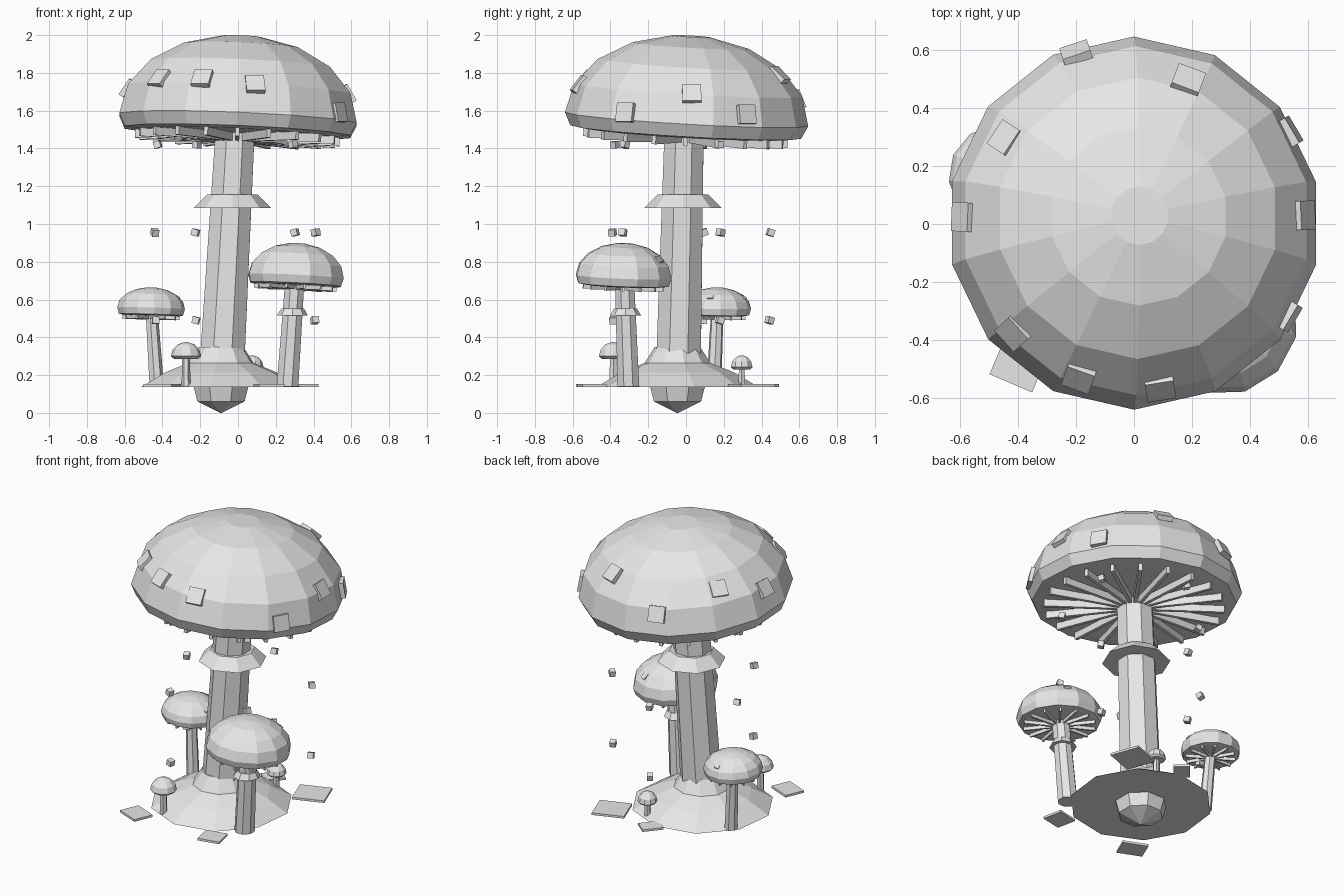
import bpy, bmesh, math, random
from mathutils import Matrix, Vector

if "Cube" in bpy.data.objects:
    bpy.data.objects.remove(bpy.data.objects["Cube"])

random.seed(4)
grey = bpy.data.materials.new("pale_grey")
grey.diffuse_color = (0.8, 0.8, 0.8, 1)
grey.use_nodes = True
grey.node_tree.nodes["Principled BSDF"].inputs["Base Color"].default_value = grey.diffuse_color


def finish(bm, name, matrix=Matrix()):
    bm.transform(matrix)
    bmesh.ops.recalc_face_normals(bm, faces=bm.faces)
    mesh = bpy.data.meshes.new(name)
    bm.to_mesh(mesh)
    bm.free()
    mesh.materials.append(grey)
    obj = bpy.data.objects.new(name, mesh)
    bpy.context.collection.objects.link(obj)


def lathe(name, profile, sides, phase=0.0, matrix=Matrix()):
    """Stack of polygon rings; each entry is (radius, (x, y, z))."""
    bm = bmesh.new()
    rings = []
    for r, (x, y, z) in profile:
        rings.append([bm.verts.new((x + r * math.cos(phase + math.tau * i / sides),
                                    y + r * math.sin(phase + math.tau * i / sides), z))
                      for i in range(sides)])
    for a, b in zip(rings, rings[1:]):
        for i in range(sides):
            j = (i + 1) % sides
            bm.faces.new((a[i], a[j], b[j], b[i]))
    bm.faces.new(rings[0])
    bm.faces.new(rings[-1])
    finish(bm, name, matrix)


def box(bm, size, matrix):
    bmesh.ops.create_cube(bm, size=1, matrix=matrix @ Matrix.Diagonal((*size, 1)))


def tilted(loc, slope):
    up = Vector((slope[0], slope[1], 1)).normalized()
    return Matrix.Translation(loc) @ Vector((0, 0, 1)).rotation_difference(up).to_matrix().to_4x4()


def cap(name, loc, radius, height, drop, sides, phase, slope, gills, gill_w, gill_h):
    m = tilted(loc, slope)
    prof = [(radius * 0.81, (0, 0, -drop * 1.15)), (radius * 0.95, (0, 0, -drop))]
    for deg in (90, 69.5, 49, 28.5, 9):
        t = math.radians(deg)
        prof.append((radius * math.sin(t), (0, 0, height * math.cos(t))))
    lathe(name, prof, sides, phase, m)
    # radial gill bars under the cap
    bm = bmesh.new()
    inner, outer = radius * 0.15, radius * 0.84
    for i in range(gills):
        rot = Matrix.Rotation(math.tau * i / gills, 4, 'Z')
        box(bm, (outer - inner, gill_w, gill_h),
            rot @ Matrix.Translation(((inner + outer) / 2, 0, -drop * 1.15 - gill_h * 0.45)))
    finish(bm, name + "_gills", m)


def spots(name, centre, radius, height, size, thick, places):
    """Square plates lying tangent to the cap surface."""
    bm = bmesh.new()
    for p in places:
        d = Vector(p) - Vector(centre)
        n = Vector((d.x / radius ** 2, d.y / radius ** 2, d.z / height ** 2)).normalized()
        side = Vector((0, 0, 1)).cross(n).normalized()
        rot = Matrix((side, n.cross(side), n)).transposed().to_4x4()
        box(bm, (size, size, thick), Matrix.Translation(p) @ rot)
    finish(bm, name, Matrix())


def mushroom_small(name, x, y, radius, rim, top, stem_r):
    """Plain little mushroom with a dome cap."""
    lathe(name + "_stem", [(stem_r * 1.2, (x, y, 0.14)), (stem_r, (x, y, rim + 0.01))], 6)
    h = top - rim
    prof = [(radius * 0.8, (x, y, rim - h * 0.18))]
    for deg in (90, 62, 34, 8):
        t = math.radians(deg)
        prof.append((radius * math.sin(t), (x, y, rim + h * math.cos(t))))
    lathe(name + "_cap", prof, 10)


# ground mound and the root tip below it
C = (-0.09, -0.045)
lathe("mound", [(r, (*C, z)) for r, z in ((0.43, 0.138), (0.30, 0.215), (0.175, 0.265), (0.12, 0.35))],
      10, 0.2)
lathe("root_tip", [(r, (*C, z)) for r, z in ((0.004, 0.0), (0.135, 0.06), (0.16, 0.15))], 8, 0.39)

# large mushroom
lathe("large_stem", [(0.128, (-0.085, -0.04, 0.25)), (0.112, (-0.015, -0.01, 1.5))], 8, 0.39)
lathe("large_stem_ring", [(0.205, (-0.03, -0.015, 1.085)), (0.135, (-0.03, -0.015, 1.155))], 8, 0.0)
cap("large_cap", (0, 0.003, 1.555), 0.645, 0.445, 0.068, 14, math.pi / 2, (0.042, 0.058),
    20, 0.022, 0.045)
spots("large_cap_spots", (0, 0, 1.53), 0.645, 0.445, 0.1, 0.03, [
    (0.186, 0.495, 1.79), (-0.443, 0.295, 1.78), (-0.2, 0.59, 1.66), (-0.59, 0.024, 1.72),
    (0.588, 0.03, 1.69), (0.54, 0.32, 1.58), (-0.416, -0.375, 1.77), (-0.19, -0.53, 1.77),
    (0.09, -0.567, 1.74), (0.536, -0.32, 1.59)])

# medium mushroom
lathe("medium_stem", [(0.062, (0.262, -0.305, 0.14)), (0.055, (0.3, -0.325, 0.69))], 8, 0.39)
lathe("medium_stem_ring", [(0.083, (0.287, -0.32, 0.515)), (0.06, (0.29, -0.32, 0.552))], 8)
cap("medium_cap", (0.307, -0.33, 0.722), 0.26, 0.178, 0.042, 12, -0.23, (0.05, 0.04),
    14, 0.012, 0.022)
spots("medium_cap_spots", (0.307, -0.33, 0.71), 0.26, 0.178, 0.042, 0.016, [
    (0.32, -0.53, 0.808), (0.1, -0.28, 0.805), (0.48, -0.315, 0.83), (0.4, -0.145, 0.81)])

# small mushroom
lathe("small_stem", [(0.04, (-0.432, 0.148, 0.14)), (0.034, (-0.458, 0.165, 0.53))], 7)
cap("small_cap", (-0.46, 0.165, 0.555), 0.18, 0.11, 0.035, 12, 0.1, (0.03, 0.02),
    12, 0.01, 0.02)
spots("small_cap_spots", (-0.46, 0.165, 0.54), 0.18, 0.11, 0.032, 0.014, [
    (-0.55, 0.05, 0.6), (-0.325, 0.13, 0.612), (-0.445, 0.305, 0.612)])

# tiny mushrooms
mushroom_small("tiny_mushroom_front", -0.275, -0.385, 0.08, 0.3, 0.375, 0.02)
mushroom_small("tiny_mushroom_back", 0.075, 0.295, 0.06, 0.242, 0.305, 0.017)

# flat slabs around the mound
slabs = bmesh.new()
for x, y, w, d, deg in ((-0.40, -0.49, 0.16, 0.13, -23), (0.30, 0.345, 0.2, 0.19, 20),
                        (0.165, -0.5, 0.14, 0.13, 12), (-0.03, 0.41, 0.13, 0.1, 50)):
    box(slabs, (w, d, 0.014), Matrix.Translation((x, y, 0.145)) @
        Matrix.Rotation(math.radians(deg), 4, 'Z'))
finish(slabs, "ground_slabs")

# three levels of floating spores
spores = bmesh.new()
for z, r in ((0.49, 0.445), (0.955, 0.45), (1.42, 0.435)):
    for k in range(5):
        a = math.radians(24 + 72 * k)
        rot = Matrix.Rotation(random.uniform(0, 1.5), 4, 'Z') @ Matrix.Rotation(random.uniform(-0.4, 0.4), 4, 'X')
        box(spores, (0.036, 0.036, 0.036),
            Matrix.Translation((r * math.cos(a), r * math.sin(a), z)) @ rot)
finish(spores, "floating_spores")
